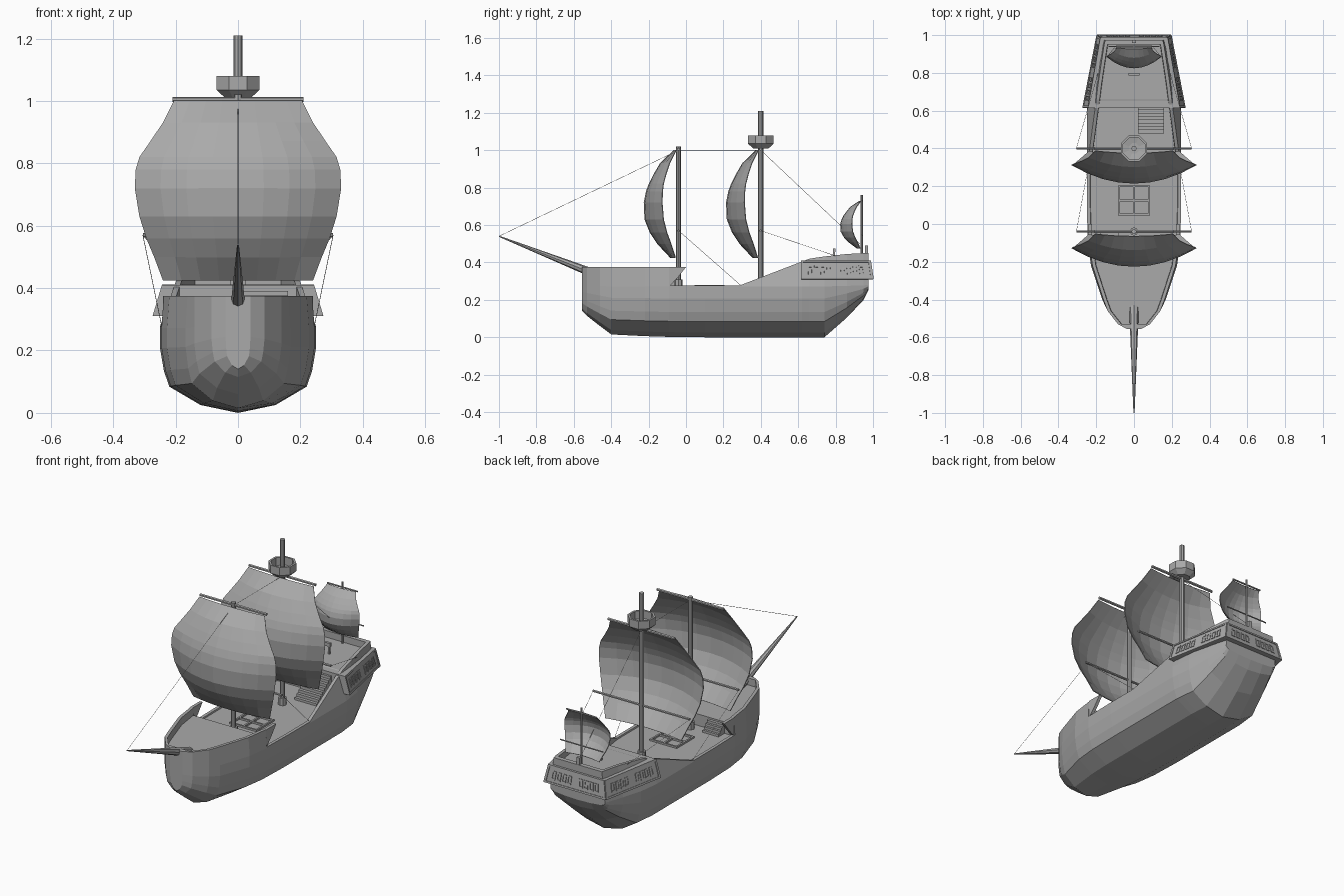
import bpy, bmesh, math
from mathutils import Vector as V

if "Cube" in bpy.data.objects:
    bpy.data.objects.remove(bpy.data.objects["Cube"])

grey = bpy.data.materials.new("weathered grey")
grey.diffuse_color = (0.4, 0.4, 0.4, 1)
grey.use_nodes = True
grey.node_tree.nodes["Principled BSDF"].inputs["Base Color"].default_value = grey.diffuse_color

def finish(name, bm):
    bmesh.ops.remove_doubles(bm, verts=bm.verts, dist=1e-5)
    bmesh.ops.recalc_face_normals(bm, faces=bm.faces)
    me = bpy.data.meshes.new(name)
    bm.to_mesh(me); bm.free()
    me.materials.append(grey)
    ob = bpy.data.objects.new(name, me)
    bpy.context.collection.objects.link(ob)
    return ob

def add_box(bm, lo, hi):
    r = bmesh.ops.create_cube(bm, size=1)
    for v in r["verts"]:
        v.co = V([(a + b) / 2 + c * (b - a) for a, b, c in zip(lo, hi, v.co)])

def boxes(name, items):
    bm = bmesh.new()
    for lo, hi in items:
        add_box(bm, lo, hi)
    return finish(name, bm)

def spar(name, a, b, r1, r2=None, sides=8):
    a, b = V(a), V(b)
    bm = bmesh.new()
    bmesh.ops.create_cone(bm, cap_ends=True, segments=sides, radius1=r1,
                          radius2=r1 if r2 is None else r2, depth=(b - a).length)
    q = (b - a).to_track_quat("Z", "Y")
    for v in bm.verts:
        v.co = q @ v.co + (a + b) / 2
    return finish(name, bm)

# Hull stations: y, half width, keel z, rail half width, rail z, deck z
stations = [
    (-0.555, 0.04, 0.14, 0.04, 0.375, 0.375),
    (-0.53, 0.085, 0.115, 0.085, 0.375, 0.375),
    (-0.53, 0.085, 0.115, 0.085, 0.375, 0.335),
    (-0.46, 0.14, 0.06, 0.14, 0.375, 0.335),
    (-0.40, 0.168, 0.015, 0.162, 0.375, 0.335),
    (-0.22, 0.228, 0.006, 0.22, 0.375, 0.335),
    (-0.09, 0.245, 0.002, 0.238, 0.375, 0.335),
    (-0.09, 0.245, 0.002, 0.245, 0.278, 0.27),
    (0.10, 0.25, 0.0, 0.25, 0.278, 0.27),
    (0.29, 0.25, 0.0, 0.25, 0.278, 0.27),
    (0.62, 0.25, 0.0, 0.205, 0.405, 0.27),
    (0.62, 0.25, 0.0, 0.205, 0.405, 0.40),
    (0.66, 0.245, 0.0, 0.20, 0.42, 0.412),
    (0.74, 0.235, 0.0, 0.19, 0.432, 0.412),
    (0.86, 0.205, 0.105, 0.172, 0.445, 0.412),
    (0.95, 0.18, 0.20, 0.158, 0.45, 0.412),
    (0.95, 0.18, 0.20, 0.158, 0.45, 0.45),
    (0.975, 0.172, 0.25, 0.152, 0.45, 0.45),
]
shape = [(0, 0), (0.48, 0.09), (0.88, 0.30), (0.95, 0.48), (1, 0.74), (1, 0.97)]
bm = bmesh.new()
rings = []
for y, w, k, wr, zr, zd in stations:
    half = [(w * a, k + b * (0.28 - k)) for a, b in shape]
    half += [(wr, zr), (wr - 0.018, zr), (wr - 0.02, zd), (0, zd)]
    full = half + [(-x, z) for x, z in half[-2:0:-1]]
    rings.append([bm.verts.new((x, y, z)) for x, z in full])
for p, q in zip(rings, rings[1:]):
    n = len(p)
    for i in range(n):
        j = (i + 1) % n
        bm.faces.new((p[i], p[j], q[j], q[i]))
bm.faces.new(rings[0]); bm.faces.new(rings[-1])
finish("hull", bm)

# Bulwark horns at the break of the foredeck
for s, side in ((1, "right"), (-1, "left")):
    bm = bmesh.new()
    prof = [(-0.09, 0.275), (-0.085, 0.275), (-0.04, 0.325), (0.0, 0.375), (-0.09, 0.375)]
    fs = [bm.verts.new((s * 0.241, y, z)) for y, z in prof]
    f = bm.faces.new(fs)
    r = bmesh.ops.extrude_face_region(bm, geom=[f])
    for v in r["geom"]:
        if isinstance(v, bmesh.types.BMVert):
            v.co.x -= s * 0.018
    finish(side + "_bulwark_horn", bm)

# Stern gallery with rims and windows on its slanted faces
def corner(s, y, w, z): return V((s * w, y, z))
quads = []
for s in (1, -1):
    quads.append([corner(s, 0.615, 0.27, 0.31), corner(s, 1.0, 0.195, 0.31),
                  corner(s, 0.985, 0.175, 0.41), corner(s, 0.615, 0.24, 0.41)])
quads.append([quads[0][1], quads[1][1], quads[1][2], quads[0][2]])
bm = bmesh.new()
a, b = [[bm.verts.new(c) for c in q] for q in quads[:2]]
for f in (a, b, [a[1], b[1], b[2], a[2]], [a[0], b[0], b[3], a[3]],
          [a[0], a[1], b[1], b[0]], [a[3], a[2], b[2], b[3]]):
    bm.faces.new(f)
finish("stern_gallery", bm)

def plate(bm, q, u0, u1, v0, v1, t=0.004):
    n = (q[1] - q[0]).cross(q[3] - q[0]).normalized()
    if n.dot((q[0] + q[2]) / 2 - V((0, 0.75, 0.36))) < 0:
        n = -n
    def at(u, v): return q[0].lerp(q[1], u).lerp(q[3].lerp(q[2], u), v)
    lo = [at(u, v) for u, v in ((u0, v0), (u1, v0), (u1, v1), (u0, v1))]
    p = [bm.verts.new(c) for c in lo]
    r = [bm.verts.new(c + n * t) for c in lo]
    bm.faces.new(p); bm.faces.new(r)
    for i in range(4):
        j = (i + 1) % 4
        bm.faces.new((p[i], p[j], r[j], r[i]))

rims, wins = bmesh.new(), bmesh.new()
for q in quads:
    for v in ((0, 0.1), (0.9, 1)):
        plate(rims, q, 0, 1, *v)
    for u in ((0, 0.03), (0.97, 1)):
        plate(rims, q, *u, 0.1, 0.9)
    for start in (0.1, 0.56):
        for i in range(4):
            u = start + i * 0.088
            for d in ((u, u + 0.014, 0.25, 0.72), (u + 0.05, u + 0.064, 0.25, 0.72),
                      (u + 0.014, u + 0.05, 0.25, 0.33), (u + 0.014, u + 0.05, 0.64, 0.72)):
                plate(wins, q, *d)
finish("gallery_rims", rims)
finish("gallery_window_frames", wins)

# Sails: z, half width, centre depth, edge depth (relative to mast)
rows = [(1.0, 0.205, 0.012, 0.0), (0.93, 0.24, 0.085, 0.035), (0.87, 0.28, 0.12, 0.055),
        (0.82, 0.315, 0.145, 0.068), (0.78, 0.327, 0.16, 0.073), (0.72, 0.33, 0.172, 0.075),
        (0.63, 0.315, 0.168, 0.068), (0.56, 0.293, 0.14, 0.05), (0.50, 0.268, 0.10, 0.028),
        (0.425, 0.24, 0.03, 0.004)]
def sail(name, y, z0, sz, sw, sd):
    bm = bmesh.new()
    n, grid = 8, []
    for z, w, c, e in rows:
        line = []
        for i in range(n + 1):
            t = 2 * i / n - 1
            line.append(bm.verts.new((t * w * sw, y - 0.012 * sw - (c + (e - c) * t * t) * sd,
                                      z0 + (z - 0.425) * sz)))
        grid.append(line)
    for p, q in zip(grid, grid[1:]):
        for i in range(n):
            bm.faces.new((p[i], p[i + 1], q[i + 1], q[i]))
    ob = finish(name, bm)
    m = ob.modifiers.new("cloth", "SOLIDIFY")
    m.thickness = 0.004
    m.offset = 0

sail("fore_sail", -0.04, 0.425, 1, 1, 1)
sail("main_sail", 0.4, 0.425, 1, 1, 1)
sail("mizzen_sail", 0.94, 0.475, 0.44, 0.44, 0.63)

# Masts and yards
spar("fore_mast", (0, -0.04, 0.27), (0, -0.04, 1.02), 0.013)
spar("main_mast", (0, 0.4, 0.27), (0, 0.4, 1.21), 0.014)
spar("mizzen_mast", (0, 0.94, 0.41), (0, 0.94, 0.76), 0.006)
for n, y in (("fore", -0.04), ("main", 0.4)):
    spar(n + "_mast_foot", (0, y, 0.27), (0, y, 0.31), 0.022)
    spar(n + "_upper_yard", (-0.21, y, 1.005), (0.21, y, 1.005), 0.008, sides=6)
    spar(n + "_lower_yard", (-0.305, y, 0.57), (0.305, y, 0.57), 0.007, sides=6)
spar("mizzen_upper_yard", (-0.095, 0.94, 0.73), (0.095, 0.94, 0.73), 0.005, sides=6)
spar("mizzen_lower_yard", (-0.135, 0.94, 0.545), (0.135, 0.94, 0.545), 0.004, sides=6)
spar("bowsprit", (0, -0.44, 0.32), (0, -1.0, 0.54), 0.026, 0.003)

# Lookout basket, an open octagonal cup
bm = bmesh.new()
prof = [(0.045, 1.01), (0.074, 1.035), (0.074, 1.08), (0.062, 1.08), (0.062, 1.035), (0.03, 1.03)]
cup = [[bm.verts.new((r * math.cos(math.pi * (i + .5) / 4), 0.4 + r * math.sin(math.pi * (i + .5) / 4), z))
        for i in range(8)] for r, z in prof]
for p, q in zip(cup, cup[1:]):
    for i in range(8):
        bm.faces.new((p[i], p[(i + 1) % 8], q[(i + 1) % 8], q[i]))
bm.faces.new(cup[0]); bm.faces.new(cup[-1])
finish("lookout_basket", bm)

# Stairs, hatch and deck fittings
boxes("aft_stairs", [((0.02, 0.48 + i * 0.0175, 0.27), (0.16, 0.62, 0.283 + i * 0.0155)) for i in range(8)])
boxes("fore_stairs", [((-0.18, -0.09, 0.27), (-0.08, -0.035 - i * 0.013, 0.283 + i * 0.014)) for i in range(4)])
boxes("hatch_grating",
      [((x - 0.005, 0.05, 0.265), (x + 0.005, 0.2, 0.28)) for x in (-0.08, 0, 0.08)] +
      [((-0.085, y - 0.005, 0.265), (0.085, y + 0.005, 0.28)) for y in (0.05, 0.125, 0.2)])
boxes("steering_stand", [((-0.03, 0.785, 0.455), (0.03, 0.80, 0.475)),
                         ((-0.025, 0.787, 0.41), (-0.015, 0.797, 0.46)),
                         ((0.015, 0.787, 0.41), (0.025, 0.797, 0.46))])
boxes("stern_lantern", [((-0.01, 0.957, 0.45), (0.01, 0.973, 0.49))])

# Rigging
ropes = [((0, -1, 0.54), (0, -0.04, 1.0)), ((0, -0.04, 1.0), (0, 0.4, 1.0)),
         ((0, 0.4, 1.0), (0, 0.93, 0.5))]
for s in (1, -1):
    ropes += [((s * 0.305, -0.04, 0.57), (s * 0.245, 0.29, 0.28)),
              ((s * 0.305, 0.4, 0.57), (s * 0.19, 0.8, 0.435))]
for i, (a, b) in enumerate(ropes):
    spar("rope_%d" % (i + 1), a, b, 0.001, sides=4)
